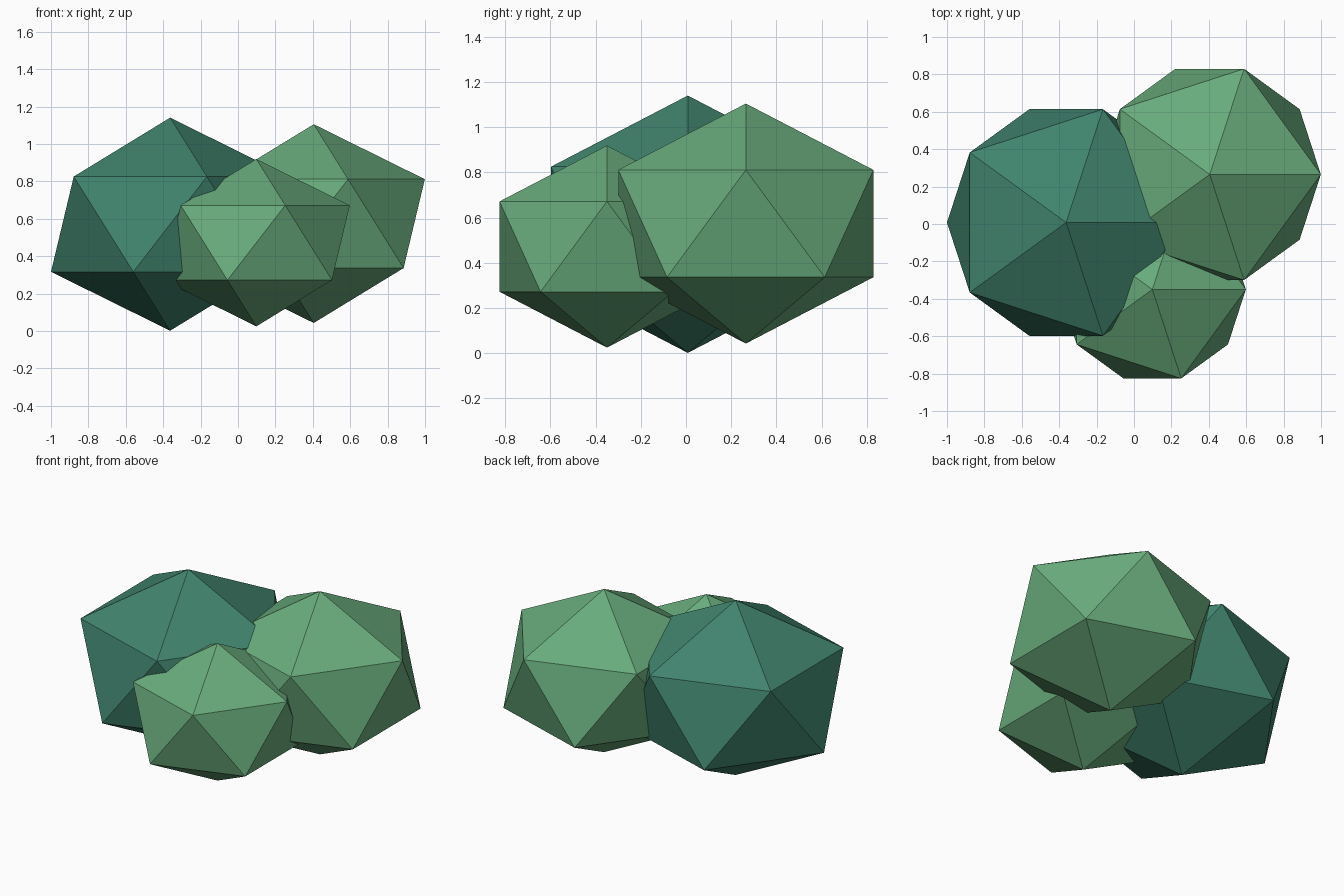
import bpy

if "Cube" in bpy.data.objects:
    bpy.data.objects.remove(bpy.data.objects["Cube"])


def material(name, color):
    m = bpy.data.materials.new(name)
    m.diffuse_color = (*color, 1)
    m.use_nodes = True
    m.node_tree.nodes["Principled BSDF"].inputs["Base Color"].default_value = m.diffuse_color
    return m


dark = material("dark_green", (0.052, 0.23, 0.155))
light = material("light_green", (0.14, 0.41, 0.2))


# Each foliage clump is a 20-sided ball, slightly flattened
def clump(name, location, radius, mat):
    bpy.ops.mesh.primitive_ico_sphere_add(subdivisions=1, radius=radius, location=location)
    ob = bpy.context.object
    ob.name = name
    ob.scale.z = 0.8
    bpy.ops.object.transform_apply(location=False, rotation=False, scale=True)
    ob.data.materials.append(mat)


clump("large_leaf_clump", (-0.363, 0.008, 0.571), 0.712, dark)
clump("medium_leaf_clump", (0.405, 0.265, 0.574), 0.664, light)
clump("small_leaf_clump", (0.098, -0.35, 0.472), 0.559, light)
